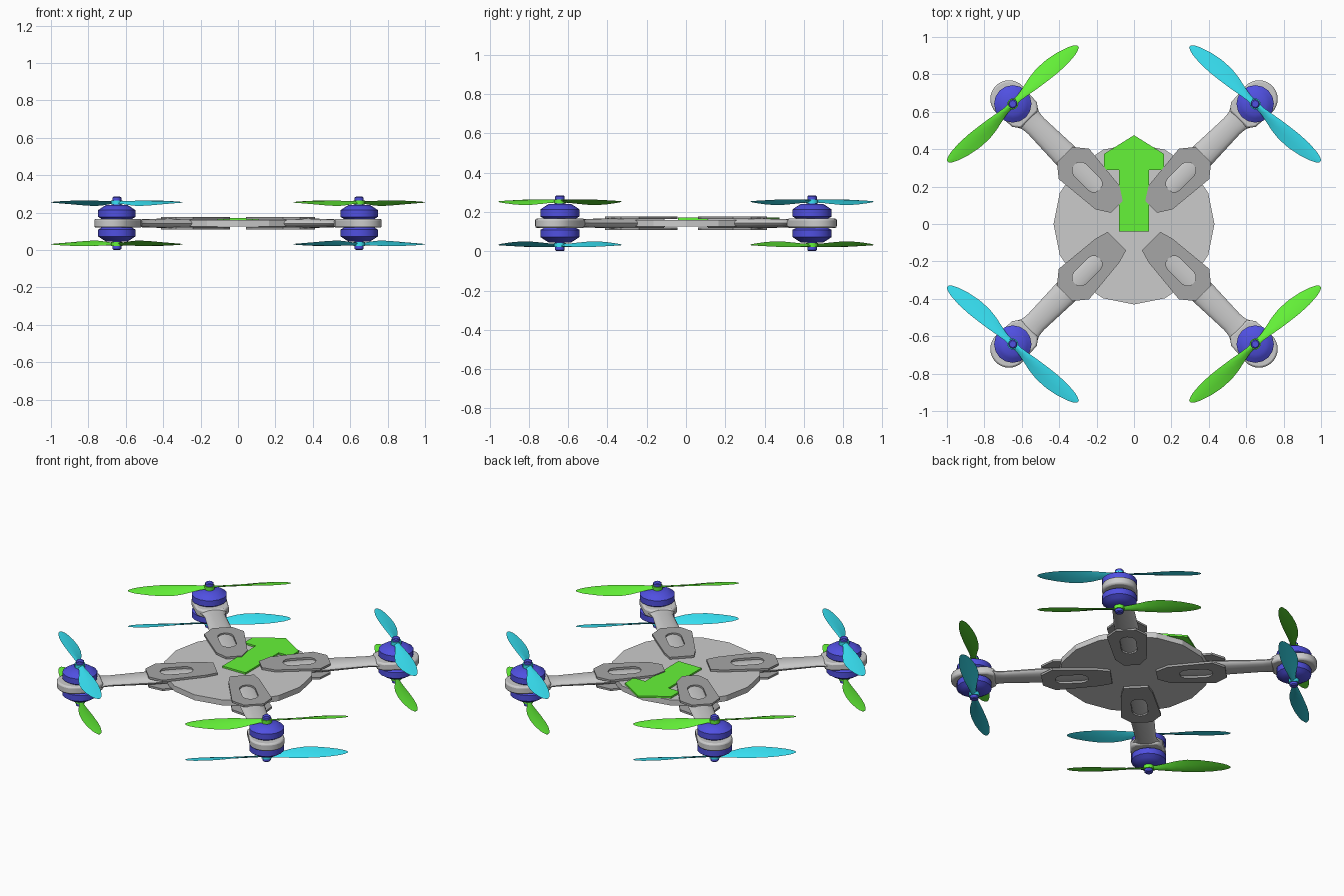
import bpy, bmesh
from math import sin, cos, pi, tan, radians, sqrt
from mathutils import Vector

if "Cube" in bpy.data.objects:
    bpy.data.objects.remove(bpy.data.objects["Cube"])

ZC = 0.143                 # mid height of the frame
MX, MY = 0.648, 0.642      # motor position in one quadrant


def material(name, rgb):
    m = bpy.data.materials.new(name)
    m.diffuse_color = (*rgb, 1)
    m.use_nodes = True
    m.node_tree.nodes["Principled BSDF"].inputs["Base Color"].default_value = m.diffuse_color
    return m


GREEN = material("green", (0.13, 0.9, 0.04))
CYAN = material("cyan", (0.04, 0.78, 0.93))
BLUE = material("blue", (0.08, 0.08, 0.75))
DARK = material("dark_grey", (0.38, 0.38, 0.38))


def diag(u, v, z=0.0):
    """Point u along the arm diagonal, v across it."""
    return Vector(((u - v) / sqrt(2), (u + v) / sqrt(2), z))


def loft(bm, rings):
    """Skin a list of equal-length point rings and cap both ends."""
    rows = [[bm.verts.new(p) for p in r] for r in rings]
    n = len(rows[0])
    for a, b in zip(rows, rows[1:]):
        for i in range(n):
            j = (i + 1) % n
            bm.faces.new((a[i], a[j], b[j], b[i]))
    bm.faces.new(rows[0])
    bm.faces.new(rows[-1])


def lathe(profile, n=16, cx=MX, cy=MY):
    bm = bmesh.new()
    loft(bm, [[(cx + r * cos(2 * pi * i / n), cy + r * sin(2 * pi * i / n), z)
               for i in range(n)] for r, z in profile])
    return bm


def slab(loops, z0, z1):
    """Flat plate from an outline and optional hole outlines."""
    bm = bmesh.new()
    for pts in loops:
        vs = [bm.verts.new((p[0], p[1], z0)) for p in pts]
        for i, v in enumerate(vs):
            bm.edges.new((v, vs[(i + 1) % len(vs)]))
    bmesh.ops.triangle_fill(bm, edges=bm.edges[:], use_beauty=True)
    ext = bmesh.ops.extrude_face_region(bm, geom=bm.faces[:], use_keep_orig=True)
    top = [g for g in ext["geom"] if isinstance(g, bmesh.types.BMVert)]
    bmesh.ops.translate(bm, verts=top, vec=(0, 0, z1 - z0))
    if len(loops) == 1:
        bmesh.ops.dissolve_limit(bm, angle_limit=0.01, verts=bm.verts[:], edges=bm.edges[:])
    return bm


def add(name, bm, mat=None, sx=1, sy=1, sz=1, smooth=35):
    """Make an object from bm, mirrored by the given signs."""
    b = bm.copy()
    for v in b.verts:
        v.co = (v.co.x * sx, v.co.y * sy, v.co.z * sz + ZC)
    bmesh.ops.recalc_face_normals(b, faces=b.faces[:])
    me = bpy.data.meshes.new(name)
    b.to_mesh(me)
    b.free()
    if smooth:
        me.shade_smooth()
        me.set_sharp_from_angle(angle=radians(smooth))
    ob = bpy.data.objects.new(name, me)
    bpy.context.collection.objects.link(ob)
    if mat:
        me.materials.append(mat)
    return ob


# central 16-sided body disc
disc = [(0.43 * cos(i * pi / 8), 0.43 * sin(i * pi / 8)) for i in range(16)]
add("body_disc", slab([disc], -0.017, 0.017), smooth=0)

# heading arrow on top
half = [(0.08, -0.04), (0.08, 0.29), (0.16, 0.29), (0.16, 0.375)]
arrow = half + [(0, 0.475)] + [(-x, y) for x, y in reversed(half)]
add("heading_arrow", slab([arrow], 0.016, 0.028), GREEN, smooth=0)

# tapering arm with flattened oval section
arm = bmesh.new()
loft(arm, [[diag(u, w * cos(2 * pi * i / 16), t * sin(2 * pi * i / 16)) for i in range(16)]
           for u, w, t in [(0.2, 0.065, 0.027), (0.5, 0.07, 0.027), (0.74, 0.06, 0.021),
                           (0.78, 0.064, 0.021), (0.83, 0.088, 0.022)]])

# rounded plate at the arm tip
side = [(0.79, 0.064), (0.827, 0.093)]
arc = [(0.945 + 0.1 * sin(a), 0.1 * cos(a)) for a in [i * pi / 16 for i in range(17)]]
tip = side + arc + [(u, -v) for u, v in reversed(side)]
mount = slab([[diag(*p) for p in tip]], -0.024, 0.024)


# slotted clamp plates holding the arm root
def clamp_plate(inner):
    h = [(0.13, inner), (0.2, 0.09), (0.455, 0.115), (0.525, 0.057)]
    outline = h + [(u, -v) for u, v in reversed(h)]
    slot = [(c + 0.045 * cos(a), 0.045 * sin(a))
            for c, s in ((0.405, -pi / 2), (0.305, pi / 2))
            for a in [s + k * pi / 6 for k in range(7)]]
    return slab([[diag(*p) for p in outline], [diag(*p) for p in slot]], 0.021, 0.034)


# motor bell, shaft and propeller
motor = lathe([(0.08, 0.018), (0.085, 0.026), (0.1, 0.034), (0.1, 0.07),
               (0.078, 0.085), (0.058, 0.097)])
shaft = lathe([(0.024, 0.09), (0.024, 0.137), (0.018, 0.142)], 12)
prop = lathe([(0.03, 0.1), (0.03, 0.122)], 12)
d, n = Vector((-0.747, 0.665, 0)), Vector((0.665, 0.747, 0))
hub = Vector((MX, MY, 0.111))
blade = [(0.0, 0.015, 0.015, 20), (0.05, 0.018, 0.015, 22), (0.1, 0.03, 0.02, 22),
         (0.16, 0.047, 0.027, 20), (0.22, 0.057, 0.032, 18), (0.29, 0.057, 0.036, 15),
         (0.36, 0.047, 0.035, 12), (0.42, 0.031, 0.027, 10), (0.45, 0.018, 0.018, 8),
         (0.465, 0.004, 0.008, 8)]
for turn in (1, -1):
    rings = []
    for s, a, b, pitch in blade:
        th = 0.007 * (1 - s / 0.6)
        sec = [(a, 0), (a * 0.4, th), (-b * 0.4, th), (-b, 0), (-b * 0.4, -th / 2), (a * 0.4, -th / 2)]
        rings.append([hub + turn * (d * s + n * w) + Vector((0, 0, t - w * tan(radians(pitch))))
                      for w, t in sec])
    loft(prop, rings)

# place everything in the four corners, above and below
for sx, xn in ((1, "right"), (-1, "left")):
    for sy, yn in ((1, "rear"), (-1, "front")):
        where = f"{yn}_{xn}"
        add(f"arm_{where}", arm, None, sx, sy)
        m = add(f"motor_mount_{where}", mount, None, sx, sy)
        bev = m.modifiers.new("rounded_rim", "BEVEL")
        bev.width, bev.segments, bev.limit_method = 0.01, 2, "ANGLE"
        bev.angle_limit = radians(50)
        plate = clamp_plate(0.045 if sy > 0 else 0.07)
        for sz, zn in ((1, "upper"), (-1, "lower")):
            tag = f"{zn}_{where}"
            add(f"clamp_plate_{tag}", plate, DARK, sx, sy, sz, 0)
            add(f"motor_{tag}", motor, BLUE, sx, sy, sz)
            add(f"shaft_{tag}", shaft, BLUE, sx, sy, sz)
            add(f"propeller_{tag}", prop, CYAN if sx * sy * sz > 0 else GREEN, sx, sy, sz)
